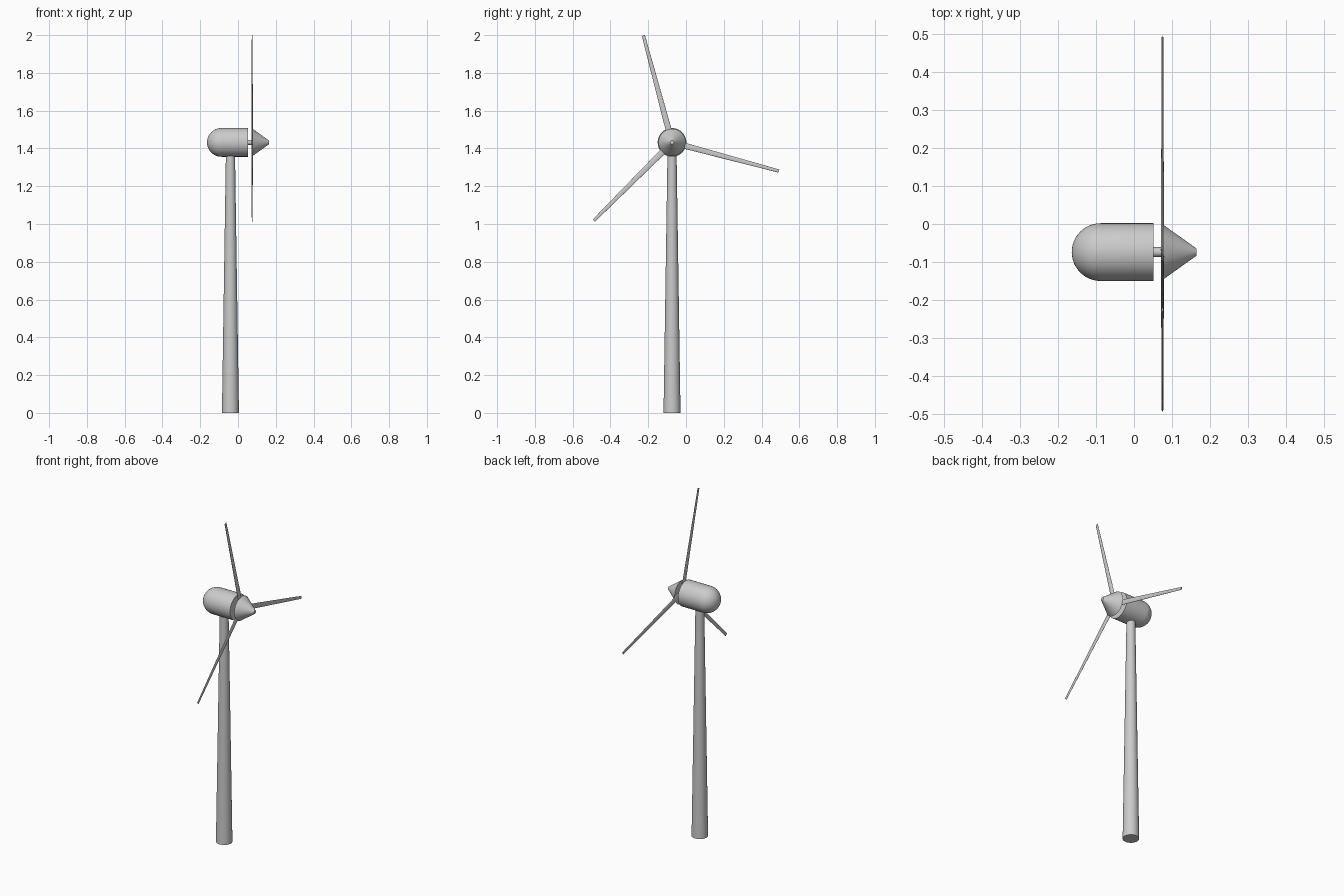
import bpy, bmesh, math
from mathutils import Matrix, Vector

if "Cube" in bpy.data.objects:
    bpy.data.objects.remove(bpy.data.objects["Cube"])

CY, CZ = -0.074, 1.432      # rotor axis
SEG = 48


def finish(name, bm, matrix):
    bmesh.ops.remove_doubles(bm, verts=bm.verts, dist=1e-6)
    bmesh.ops.recalc_face_normals(bm, faces=bm.faces)
    bm.transform(matrix)
    mesh = bpy.data.meshes.new(name)
    bm.to_mesh(mesh)
    bm.free()
    obj = bpy.data.objects.new(name, mesh)
    bpy.context.collection.objects.link(obj)
    bpy.ops.object.select_all(action='DESELECT')
    obj.select_set(True)
    bpy.context.view_layer.objects.active = obj
    bpy.ops.object.shade_smooth_by_angle(angle=math.radians(35))
    return obj


def lathe(name, profile, matrix, segments=SEG, flat=(1, 1)):
    """Spin (radius, height) points round z; flat squashes the section."""
    bm = bmesh.new()
    verts = [bm.verts.new((r, 0, h)) for r, h in profile]
    edges = [bm.edges.new(pair) for pair in zip(verts, verts[1:])]
    bmesh.ops.spin(bm, geom=verts + edges, cent=(0, 0, 0), axis=(0, 0, 1),
                   angle=math.tau, steps=segments, use_merge=True)
    bmesh.ops.scale(bm, vec=Vector((flat[0], flat[1], 1)), verts=bm.verts)
    return finish(name, bm, matrix)


# Tapered tower
lathe("tower", [(0, 0), (0.045, 0), (0.024, 1.38), (0, 1.38)],
      Matrix.Translation((-0.04, CY, 0)))

# Parts along the rotor axis: local z points to +x
axis = Matrix.Translation((0, CY, CZ)) @ Matrix.Rotation(math.pi / 2, 4, 'Y')

# Nacelle with domed rear
R = 0.076
dome = [(R * math.sin(a), -0.088 - R * math.cos(a))
        for a in (math.pi / 2 * i / 12 for i in range(13))]
lathe("nacelle", dome + [(R, 0.052), (0, 0.052)], axis)

# Drive shaft
lathe("shaft", [(0, 0.04), (0.013, 0.04), (0.013, 0.085), (0, 0.085)], axis, 32)

# Nose cone with blunt tip
lathe("nose_cone", [(0, 0.077), (0.072, 0.077), (0.010, 0.164), (0, 0.164)], axis)

# Three thin tapered blades
for i in range(3):
    spin = Matrix.Rotation(math.radians(15 + 120 * i), 4, 'X')
    lathe(f"blade_{i + 1}", [(0, 0), (0.017, 0), (0.0085, 0.586), (0, 0.586)],
          Matrix.Translation((0.075, CY, CZ)) @ spin, 24, (0.25, 1))
